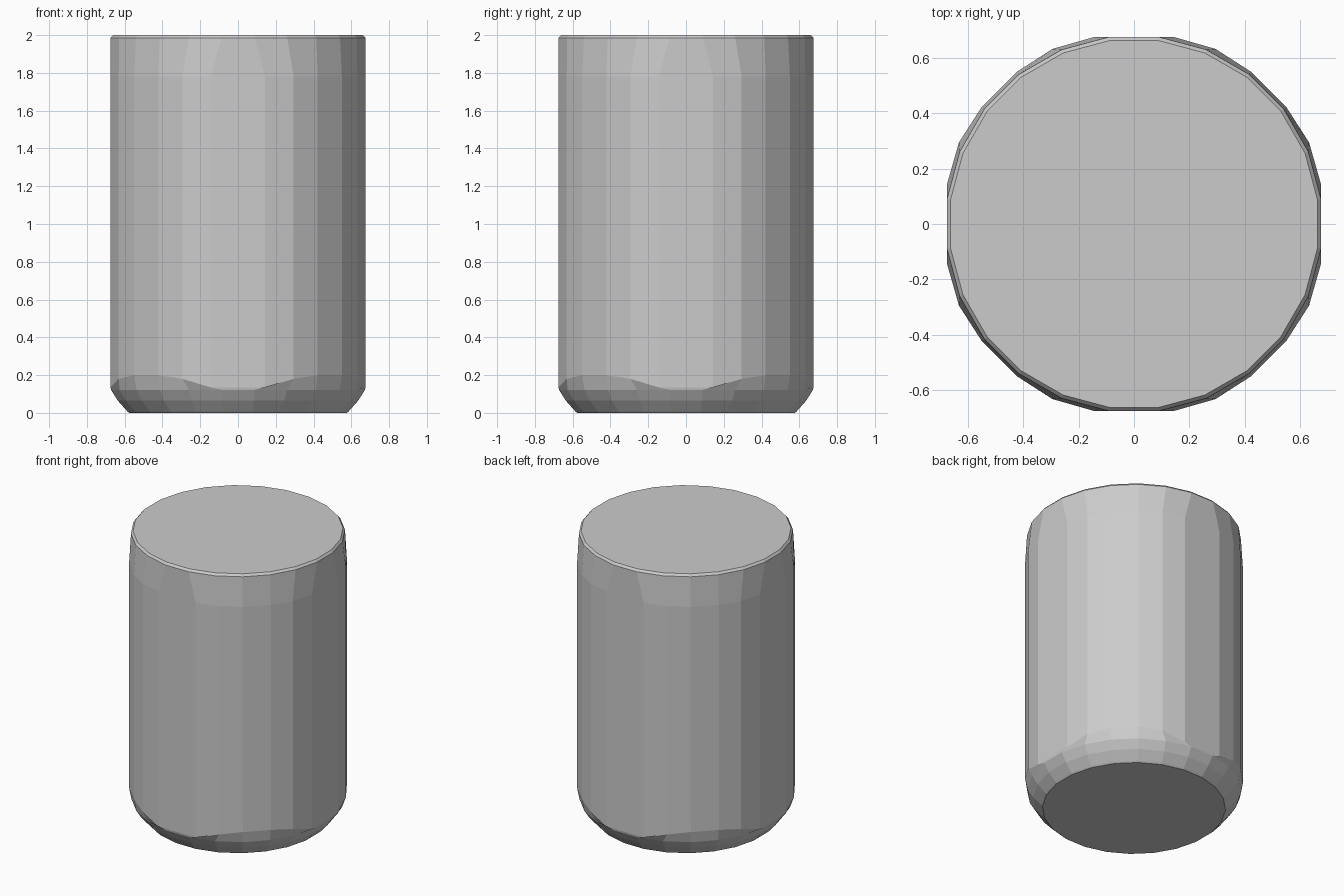
import bpy, bmesh
from math import radians, cos, sin

if "Cube" in bpy.data.objects:
    bpy.data.objects.remove(bpy.data.objects["Cube"])

# Facet corners in one quadrant: the wall has wider axis faces, the ends are even
WALL = [12, 25, 37.5, 52.5, 65, 78]
EVEN = [7.5, 22.5, 37.5, 52.5, 67.5, 82.5]
WALL_R = [0.69, 0.697, 0.693, 0.693, 0.697, 0.69]
FOOT_Z = [0.135, 0.18, 0.20, 0.20, 0.18, 0.135]


def ring(bm, angles, radii, heights):
    verts = []
    for quadrant in range(4):
        for a, r, z in zip(angles, radii, heights):
            t = radians(a + 90 * quadrant)
            verts.append(bm.verts.new((r * cos(t), r * sin(t), z)))
    return verts


bm = bmesh.new()
rings = [
    # Rounded lower edge
    ring(bm, EVEN, [0.582] * 6, [0] * 6),
    ring(bm, EVEN, [0.591] * 6, [0.008] * 6),
    ring(bm, EVEN, [0.642] * 6, [0.065] * 6),
    ring(bm, EVEN, [0.678] * 6, [0.122] * 6),
    # Straight faceted wall
    ring(bm, WALL, WALL_R, FOOT_Z),
    ring(bm, WALL, WALL_R, [1.78] * 6),
    # Slim upper bevel
    ring(bm, EVEN, [0.681] * 6, [1.985] * 6),
    ring(bm, EVEN, [0.668] * 6, [2.0] * 6),
]
for low, high in zip(rings, rings[1:]):
    n = len(low)
    for i in range(n):
        j = (i + 1) % n
        bm.faces.new((low[i], low[j], high[j], high[i]))

# Flat end caps
bm.faces.new(rings[0][::-1])
bm.faces.new(rings[-1])

mesh = bpy.data.meshes.new("canister_body")
bm.to_mesh(mesh)
bm.free()
body = bpy.data.objects.new("canister_body", mesh)
bpy.context.collection.objects.link(body)
